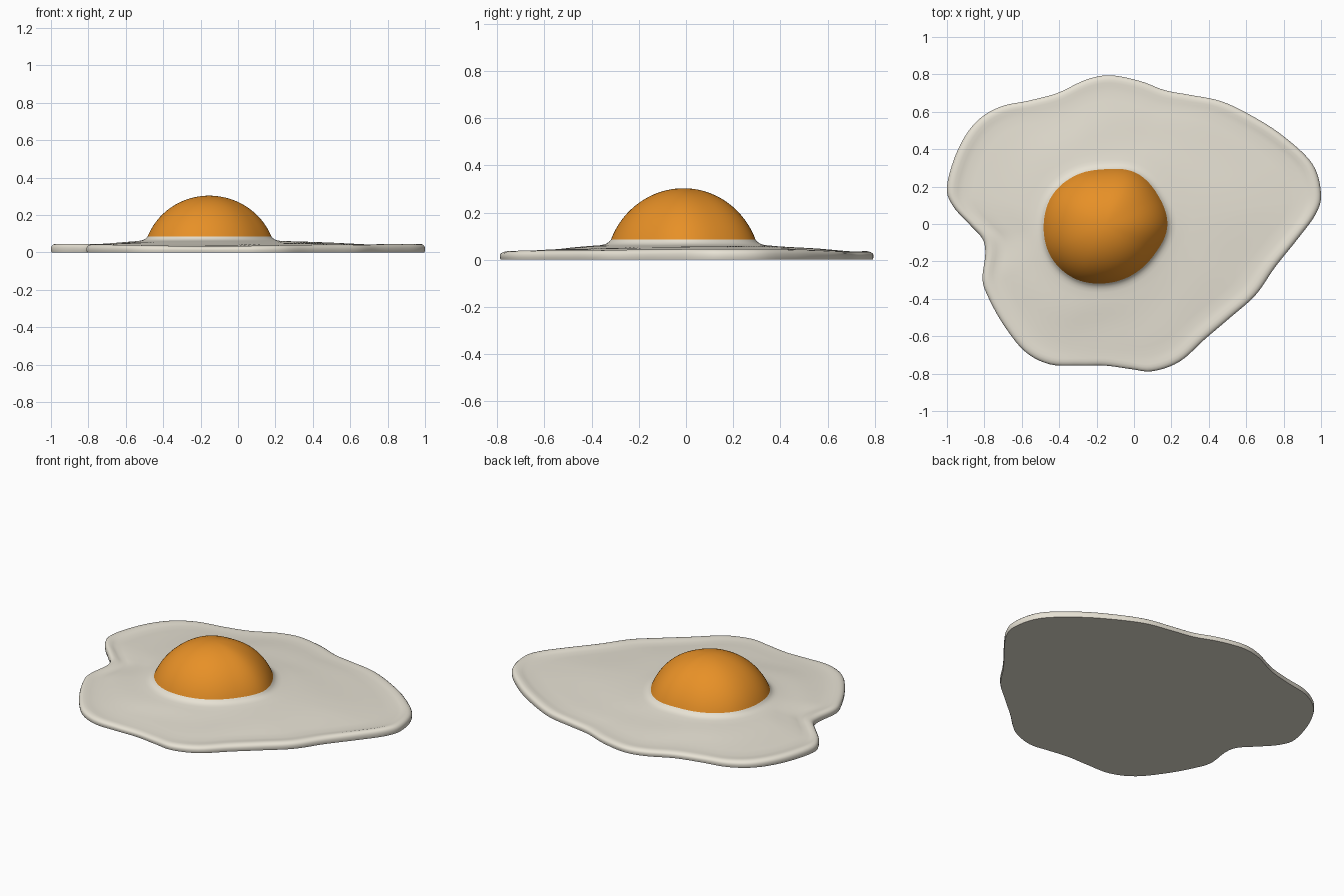
import bpy, bmesh, math
from mathutils import Vector

if "Cube" in bpy.data.objects:
    bpy.data.objects.remove(bpy.data.objects["Cube"])

CX, CY = -0.155, -0.01          # yolk centre
SEAM_Z, TOP_Z = 0.085, 0.303    # yolk edge and top

# outline of the egg white, anticlockwise
OUTLINE = [(1.0, .16), (.955, .32), (.805, .465), (.645, .57), (.47, .655), (.30, .69),
           (.165, .715), (.03, .765), (-.13, .795), (-.26, .77), (-.41, .70), (-.56, .66),
           (-.72, .625), (-.85, .54), (-.945, .39), (-1.0, .20), (-.968, .096), (-.877, -.005),
           (-.81, -.08), (-.795, -.16), (-.81, -.295), (-.78, -.39), (-.70, -.535),
           (-.585, -.68), (-.45, -.75), (-.29, -.757), (-.155, -.757), (-.02, -.775),
           (.10, -.787), (.245, -.735), (.38, -.615), (.515, -.50), (.65, -.38),
           (.755, -.23), (.875, -.08), (.97, .05)]
# yolk radius every 30 degrees
RADII = [.333, .327, .328, .303, .312, .326, .328, .333, .325, .307, .300, .305]


def spline(p0, p1, p2, p3, t):
    return 0.5 * (2 * p1 + (p2 - p0) * t + (2 * p0 - 5 * p1 + 4 * p2 - p3) * t * t
                  + (3 * p1 - p0 - 3 * p2 + p3) * t ** 3)


def sample(pts, i, t):
    n = len(pts)
    return spline(pts[(i - 1) % n], pts[i % n], pts[(i + 1) % n], pts[(i + 2) % n], t)


def yolk_radius(a):
    u = (a % math.tau) / math.tau * 12
    return sample(RADII, int(u), u - int(u))


def material(name, col):
    m = bpy.data.materials.new(name)
    m.diffuse_color = (*col, 1)
    m.use_nodes = True
    m.node_tree.nodes["Principled BSDF"].inputs["Base Color"].default_value = m.diffuse_color
    return m


def loft(name, rings, mat, cap_first=None, cap_last=False):
    """Skin a list of closed rings; optionally close the ends."""
    bm = bmesh.new()
    vs = [[bm.verts.new(p) for p in r] for r in rings]
    n = len(rings[0])
    for a, b in zip(vs, vs[1:]):
        for i in range(n):
            j = (i + 1) % n
            bm.faces.new((a[i], b[i], b[j], a[j]))
    if cap_first is not None:
        c = bm.verts.new(cap_first)
        for i in range(n):
            bm.faces.new((c, vs[0][i], vs[0][(i + 1) % n]))
    if cap_last:
        bm.faces.new(list(reversed(vs[-1])))
    me = bpy.data.meshes.new(name)
    bm.to_mesh(me)
    bm.free()
    me.materials.append(mat)
    ob = bpy.data.objects.new(name, me)
    bpy.context.collection.objects.link(ob)
    bpy.ops.object.select_all(action='DESELECT')
    ob.select_set(True)
    bpy.context.view_layer.objects.active = ob
    bpy.ops.object.shade_smooth_by_angle(angle=math.radians(50))
    return ob


white_mat = material("egg white", (0.80, 0.76, 0.66))
yolk_mat = material("yolk orange", (0.80, 0.28, 0.02))

# smooth outer edge and the matching yolk edge
vecs = [Vector(p) for p in OUTLINE]
centre = Vector((CX, CY))
outer = [sample(vecs, i, k / 5) for i in range(len(vecs)) for k in range(5)]
angles = [math.atan2(p.y - CY, p.x - CX) for p in outer]
inner = [centre + yolk_radius(a) * Vector((math.cos(a), math.sin(a))) for a in angles]

# yolk: spherical cap on the yolk outline
h = TOP_Z - SEAM_Z
R = (0.32 ** 2 + h * h) / (2 * h)
base = math.asin(0.32 / R)
dome = []
for k in range(1, 25):
    f = base * k / 24
    s = math.sin(f) / math.sin(base)
    dome.append([(*(centre + (p - centre) * s), TOP_Z - R * (1 - math.cos(f))) for p in inner])
loft("yolk", dome, yolk_mat, cap_first=(CX, CY, TOP_Z))


# egg white: flare at the yolk, gentle slope, raised rounded lip, flat base
def ring(fn):
    out = []
    for p, q, a in zip(inner, outer, angles):
        length = (q - p).length
        d, z = fn(length, a)
        out.append((*(p + (q - p) * (d / length)), z))
    return out


def lip(a):
    return 0.005 * math.cos(2 * a) + 0.0015 * math.sin(5 * a)


rings = []
for d, z in [(0, SEAM_Z), (.008, .076), (.018, .069), (.032, .064), (.05, .061)]:
    rings.append(ring(lambda L, a: (d, z)))
for k in range(1, 9):
    t = k / 8
    rings.append(ring(lambda L, a: (.05 + (L - .14) * t,
                 .061 - .026 * t + .002 * math.sin(math.pi * t) * math.sin(3 * a + 5 * t))))
for e, z, w in [(.06, .037, .5), (.04, .0395, 1), (.025, .0395, 1), (.012, .036, 1),
                (.004, .030, .8), (0, .022, .5), (0, .010, 0), (.003, 0, 0)]:
    rings.append(ring(lambda L, a: (L - e, z + w * lip(a))))
loft("egg_white", rings, white_mat, cap_last=True)
